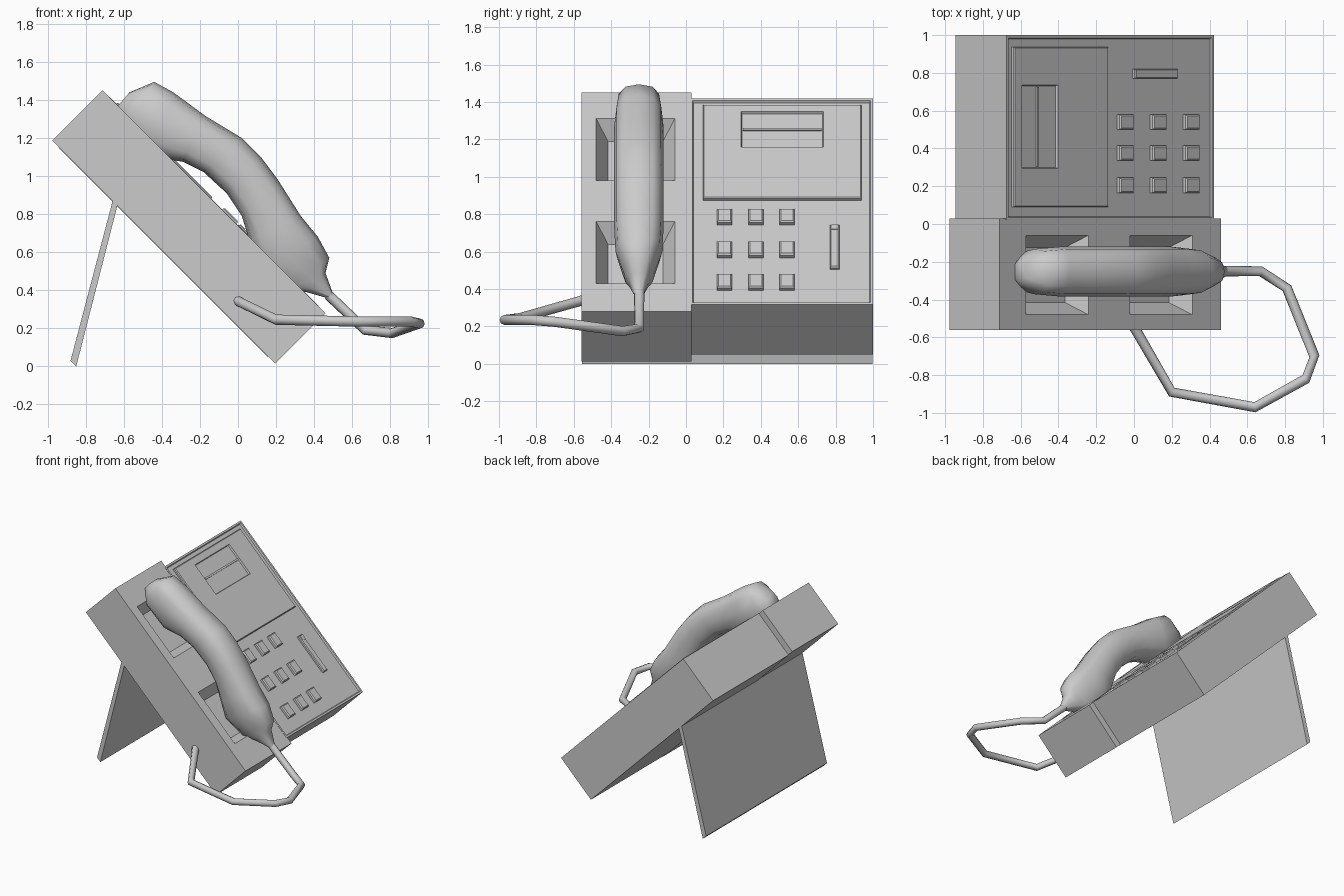
import bpy, bmesh, math
from mathutils import Matrix, Vector

if "Cube" in bpy.data.objects:
    bpy.data.objects.remove(bpy.data.objects["Cube"])

R2 = math.sqrt(2)
TILT = Matrix.Rotation(math.radians(45), 4, 'Y')   # local x runs down the slope, local z is the slab normal

grey = bpy.data.materials.new("light_grey_plastic")
grey.diffuse_color = (0.6, 0.6, 0.6, 1)
grey.use_nodes = True
grey.node_tree.nodes["Principled BSDF"].inputs["Base Color"].default_value = grey.diffuse_color


def finish(name, bm, tilted=False, angle=35):
    bmesh.ops.recalc_face_normals(bm, faces=bm.faces)
    me = bpy.data.meshes.new(name)
    if tilted:
        bm.transform(TILT)
    bm.to_mesh(me)
    bm.free()
    me.materials.append(grey)
    ob = bpy.data.objects.new(name, me)
    bpy.context.collection.objects.link(ob)
    bpy.ops.object.select_all(action='DESELECT')
    ob.select_set(True)
    bpy.context.view_layer.objects.active = ob
    bpy.ops.object.shade_smooth_by_angle(angle=math.radians(angle))
    return ob


def box(u0, u1, y0, y1, n0, n1):
    bm = bmesh.new()
    bmesh.ops.create_cube(bm, size=1)
    for v in bm.verts:
        v.co = ((u0, u1)[v.co.x > 0], (y0, y1)[v.co.y > 0], (n0, n1)[v.co.z > 0])
    return bm


def cut(bm, axis, pos):
    no = Vector((0, 0, 0))
    no[axis] = 1
    bmesh.ops.bisect_plane(bm, geom=bm.verts[:] + bm.edges[:] + bm.faces[:],
                           plane_co=no * pos, plane_no=no)


def top(bm):
    bm.normal_update()
    z = max(v.co.z for v in bm.verts)
    return [f for f in bm.faces if all(v.co.z > z - 1e-4 for v in f.verts)]


def U(x):
    """World x on the sloped top face -> distance along the slope."""
    return R2 * x - 0.525


def bevel_top(bm, w):
    edges = list({e for f in top(bm) for e in f.edges})
    bmesh.ops.bevel(bm, geom=edges, offset=w, segments=1, affect='EDGES')


# handset cradle with two sloped pits
bm = box(-1.53, 0.128, -0.56, 0.03, 0.148, 0.523)
pits = [(U(-0.57), U(-0.24)), (U(-0.02), U(0.31))]
for p in pits:
    for u in p:
        cut(bm, 0, u)
for y in (-0.48, -0.06):
    cut(bm, 1, y)
faces = []
for f in top(bm):
    c = f.calc_center_median()
    if -0.48 < c.y < -0.06 and any(a < c.x < b for a, b in pits):
        faces.append(f)
bmesh.ops.inset_individual(bm, faces=faces, thickness=0.09, depth=-0.11)
finish("handset_cradle", bm, True)

# main housing with a recessed top inside a thin rim
bm = box(-1.48, 0.075, 0.02, 1.0, 0.145, 0.525)
bmesh.ops.inset_individual(bm, faces=top(bm), thickness=0.02, depth=0)
inner = min(top(bm), key=lambda f: f.calc_area() if len(f.verts) == 4 and
            abs(f.calc_center_median().y - 0.51) < 0.01 and
            abs(f.calc_center_median().x + 0.7025) < 0.01 else 9)
bmesh.ops.inset_individual(bm, faces=[inner], thickness=0.008, depth=-0.012)
finish("main_housing", bm, True)

# display plate with a sunken, two-part window
bm = box(U(-0.64), U(-0.14), 0.09, 0.938, 0.50, 0.534)
bevel_top(bm, 0.006)
for x in (-0.60, -0.41):
    cut(bm, 0, U(x))
for y in (0.295, 0.735):
    cut(bm, 1, y)
win = [f for f in top(bm) if U(-0.60) < f.calc_center_median().x < U(-0.41)
       and 0.295 < f.calc_center_median().y < 0.735]
bmesh.ops.inset_individual(bm, faces=win, thickness=0.006, depth=-0.014)
finish("display_plate", bm, True)
bm = box(U(-0.515), U(-0.505), 0.305, 0.725, 0.51, 0.529)
finish("display_divider", bm, True)

# number keys
for i, x in enumerate((-0.045, 0.13, 0.305)):
    for j, y in enumerate((0.205, 0.375, 0.54)):
        bm = box(U(x - 0.037), U(x + 0.037), y - 0.04, y + 0.04, 0.50, 0.54)
        bevel_top(bm, 0.008)
        finish(f"key_{i}_{j}", bm, True)

# long indicator bar with end button
bm = box(U(0.0), U(0.23), 0.77, 0.82, 0.50, 0.533)
bevel_top(bm, 0.006)
finish("indicator_bar", bm, True)
finish("indicator_button", box(U(0.005), U(0.03), 0.778, 0.812, 0.51, 0.538), True)

# rear support stand
bm = bmesh.new()
prof = [(-0.88, 0.03), (-0.85, 0.0), (-0.63, 0.86), (-0.655, 0.885)]
f = bm.faces.new([bm.verts.new((x, -0.555, z)) for x, z in prof])
ext = bmesh.ops.extrude_face_region(bm, geom=[f])
bmesh.ops.translate(bm, vec=(0, 1.553, 0),
                    verts=[g for g in ext['geom'] if isinstance(g, bmesh.types.BMVert)])
finish("rear_stand", bm)


def loft(name, rings, angle):
    bm = bmesh.new()
    vs = [[bm.verts.new(p) for p in r] for r in rings]
    n = len(vs[0])
    for a, b in zip(vs, vs[1:]):
        for i in range(n):
            bm.faces.new((a[i], a[(i + 1) % n], b[(i + 1) % n], b[i]))
    bm.faces.new(vs[0])
    bm.faces.new(vs[-1])
    return finish(name, bm, angle=angle)


# handset: outer x,z / inner x,z / half width
sections = [(-0.57, 1.44, -0.635, 1.365, 0.06), (-0.44, 1.495, -0.61, 1.25, 0.12),
            (-0.34, 1.44, -0.44, 1.10, 0.132), (-0.17, 1.315, -0.29, 1.075, 0.132),
            (0.02, 1.20, -0.18, 1.02, 0.132), (0.12, 1.10, -0.06, 0.91, 0.132),
            (0.21, 0.98, 0.02, 0.79, 0.132), (0.33, 0.79, 0.06, 0.66, 0.132),
            (0.42, 0.68, 0.10, 0.52, 0.125), (0.48, 0.57, 0.25, 0.40, 0.08),
            (0.46, 0.49, 0.36, 0.39, 0.055), (0.50, 0.38, 0.465, 0.36, 0.025)]
rings = []
for xo, zo, xi, zi, w in sections:
    o, q = Vector((xo, -0.252, zo)), Vector((xi, -0.252, zi))
    c, h = (o + q) / 2, (o - q) / 2
    ring = []
    for k in range(12):
        a = math.tau * k / 12
        ca, sa = math.cos(a), math.sin(a)
        sq = lambda t: math.copysign(abs(t) ** 0.75, t)      # slightly squared oval
        ring.append(c + h * sq(ca) + Vector((0, w * sq(sa), 0)))
    rings.append(ring)
loft("handset", rings, 60)

# cord looping from the handset to the cradle side
path = [Vector(p) for p in [(0.475, -0.25, 0.375), (0.67, -0.25, 0.19), (0.81, -0.34, 0.175),
                            (0.955, -0.70, 0.225), (0.91, -0.82, 0.235), (0.64, -0.97, 0.235),
                            (0.20, -0.89, 0.245), (0.015, -0.57, 0.335), (-0.01, -0.53, 0.35)]]
rings = []
for i, p in enumerate(path):
    t = (path[min(i + 1, len(path) - 1)] - path[max(i - 1, 0)]).normalized()
    side = t.cross(Vector((0, 0, 1))).normalized()
    up = side.cross(t)
    rings.append([p + 0.027 * (side * math.cos(math.tau * k / 8) + up * math.sin(math.tau * k / 8))
                  for k in range(8)])
loft("cord", rings, 50)
